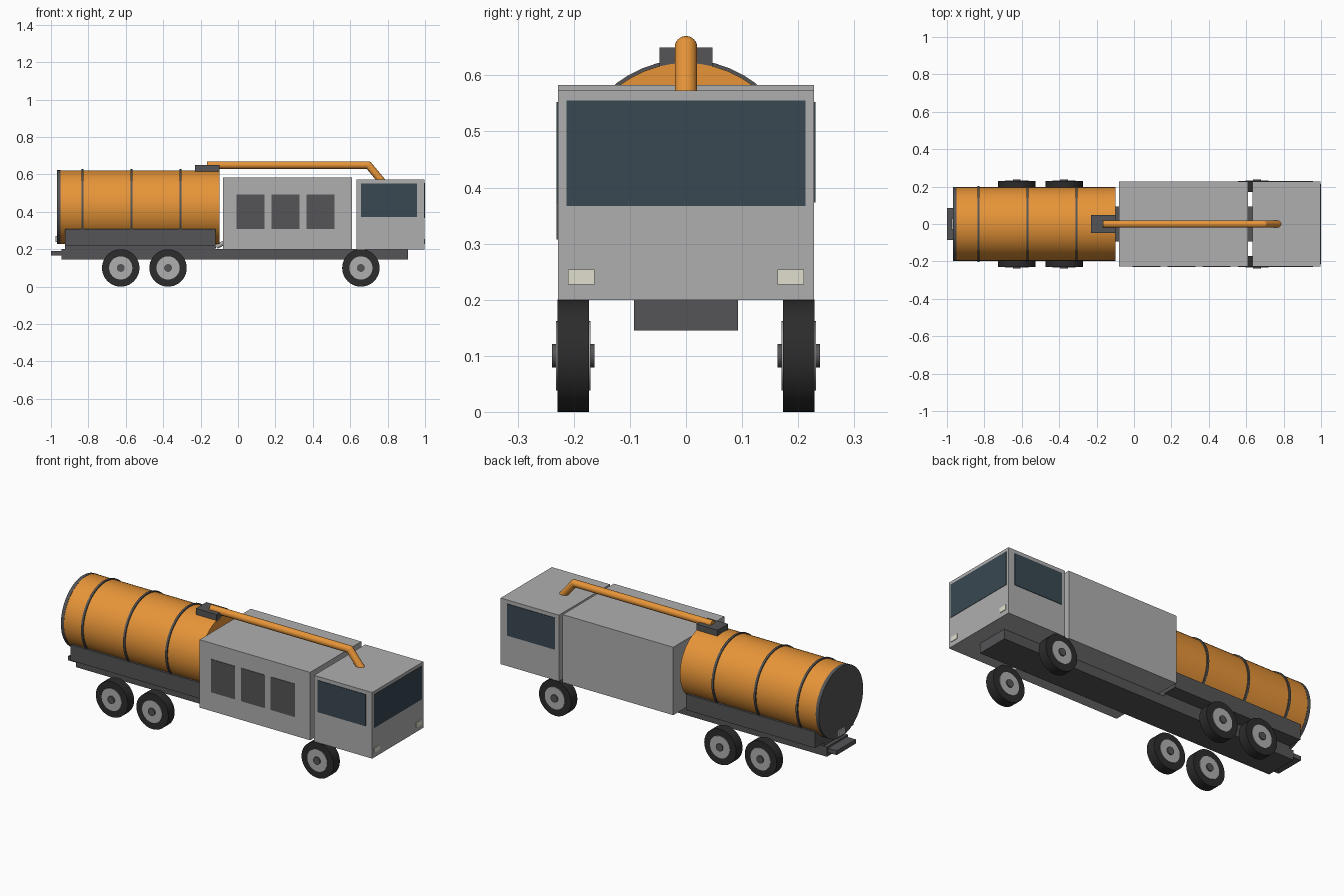
import bpy, math
from mathutils import Vector

if "Cube" in bpy.data.objects:
    bpy.data.objects.remove(bpy.data.objects["Cube"])


def material(name, rgb):
    m = bpy.data.materials.new(name)
    m.diffuse_color = (*rgb, 1)
    m.use_nodes = True
    m.node_tree.nodes["Principled BSDF"].inputs["Base Color"].default_value = m.diffuse_color
    return m


ORANGE = material("orange paint", (0.80, 0.30, 0.04))
DARK = material("dark steel", (0.09, 0.09, 0.095))
RUBBER = material("rubber", (0.025, 0.025, 0.025))
GLASS = material("tinted glass", (0.04, 0.065, 0.085))
LAMP = material("lamp cream", (0.75, 0.74, 0.62))
PAINT = material("light grey", (0.43, 0.43, 0.43))


def finish(name, mat, smooth=False):
    ob = bpy.context.object
    ob.name = name
    ob.data.materials.append(mat)
    if smooth:
        bpy.ops.object.shade_smooth_by_angle(angle=math.radians(40))
    return ob


def box(name, x, y, z, mat):
    """Box from (min, max) ranges along each axis."""
    bpy.ops.mesh.primitive_cube_add(
        size=1, location=[(r[0] + r[1]) / 2 for r in (x, y, z)])
    bpy.context.object.scale = [r[1] - r[0] for r in (x, y, z)]
    bpy.ops.object.transform_apply(location=False, rotation=False, scale=True)
    return finish(name, mat)


def rod(name, a, b, radius, mat, sides=32):
    """Cylinder between two points."""
    a, b = Vector(a), Vector(b)
    bpy.ops.mesh.primitive_cylinder_add(
        vertices=sides, radius=radius, depth=(b - a).length,
        location=(a + b) / 2,
        rotation=(b - a).to_track_quat('Z', 'Y').to_euler())
    return finish(name, mat, True)


def ball(name, at, radius, mat):
    bpy.ops.mesh.primitive_uv_sphere_add(
        segments=24, ring_count=12, radius=radius, location=at)
    return finish(name, mat, True)


# Chassis and rear bumper
box("chassis", (-0.945, 0.91), (-0.093, 0.093), (0.145, 0.20), DARK)
box("rear_bumper", (-1.0, -0.94), (-0.085, 0.085), (0.166, 0.19), DARK)

# Tank with its cradle, end cap, bands and drain
TZ = 0.425
rod("tank", (-0.955, 0, TZ), (-0.10, 0, TZ), 0.197, ORANGE, 48)
rod("tank_end_cap", (-0.967, 0, TZ), (-0.948, 0, TZ), 0.198, DARK, 48)
for i, x in enumerate((-0.832, -0.57, -0.307)):
    rod(f"tank_band_{i + 1}", (x - 0.006, 0, TZ), (x + 0.006, 0, TZ), 0.203, DARK, 48)
box("tank_cradle", (-0.925, -0.12), (-0.17, 0.17), (0.218, 0.307), DARK)
box("cradle_spacer", (-0.925, -0.12), (-0.09, 0.09), (0.195, 0.22), DARK)
box("drain_valve", (-0.975, -0.95), (-0.03, 0.03), (0.24, 0.272), PAINT)

# Suction hose from the tank into the pump housing
hose = [(-0.15, 0, 0.24), (-0.115, 0, 0.213), (-0.075, 0, 0.235)]
for i in range(2):
    rod(f"suction_hose_{i + 1}", hose[i], hose[i + 1], 0.012, PAINT, 16)

# Equipment housing with three panels on the front side
box("housing", (-0.08, 0.61), (-0.228, 0.228), (0.20, 0.583), PAINT)
for i in range(3):
    x = -0.008 + i * 0.187
    box(f"vent_panel_{i + 1}", (x, x + 0.15), (-0.231, -0.22), (0.307, 0.493), DARK)

# Cab with windscreen, side windows and headlights
box("cab", (0.634, 0.997), (-0.228, 0.228), (0.20, 0.573), PAINT)
box("windscreen", (0.98, 0.999), (-0.213, 0.213), (0.367, 0.555), GLASS)
for s, side in ((-1, "right"), (1, "left")):
    box(f"{side}_window", (0.657, 0.957), sorted((s * 0.22, s * 0.231)),
        (0.373, 0.552), GLASS)
    box(f"{side}_headlight", (0.985, 1.0), sorted((s * 0.163, s * 0.21)),
        (0.227, 0.254), LAMP)

# Wheels: tyre, rim and hub on both sides
for i, x in enumerate((-0.627, -0.374, 0.657)):
    for s, side in ((-1, "right"), (1, "left")):
        for part, y0, y1, r, mat in (("tyre", 0.173, 0.229, 0.10, RUBBER),
                                     ("rim", 0.170, 0.232, 0.062, PAINT),
                                     ("hub", 0.163, 0.239, 0.021, DARK)):
            rod(f"{side}_{part}_{i + 1}", (x, s * y0, 0.10), (x, s * y1, 0.10), r, mat, 40)

# Boom: mount on the tank, long pipe, elbow and nozzle
box("boom_mount", (-0.23, -0.10), (-0.047, 0.047), (0.605, 0.65), DARK)
elbow = (0.697, 0, 0.65)
rod("boom_pipe", (-0.167, 0, 0.65), elbow, 0.02, ORANGE)
ball("boom_elbow", elbow, 0.02, ORANGE)
rod("boom_nozzle", elbow, (0.772, 0, 0.56), 0.02, ORANGE)
